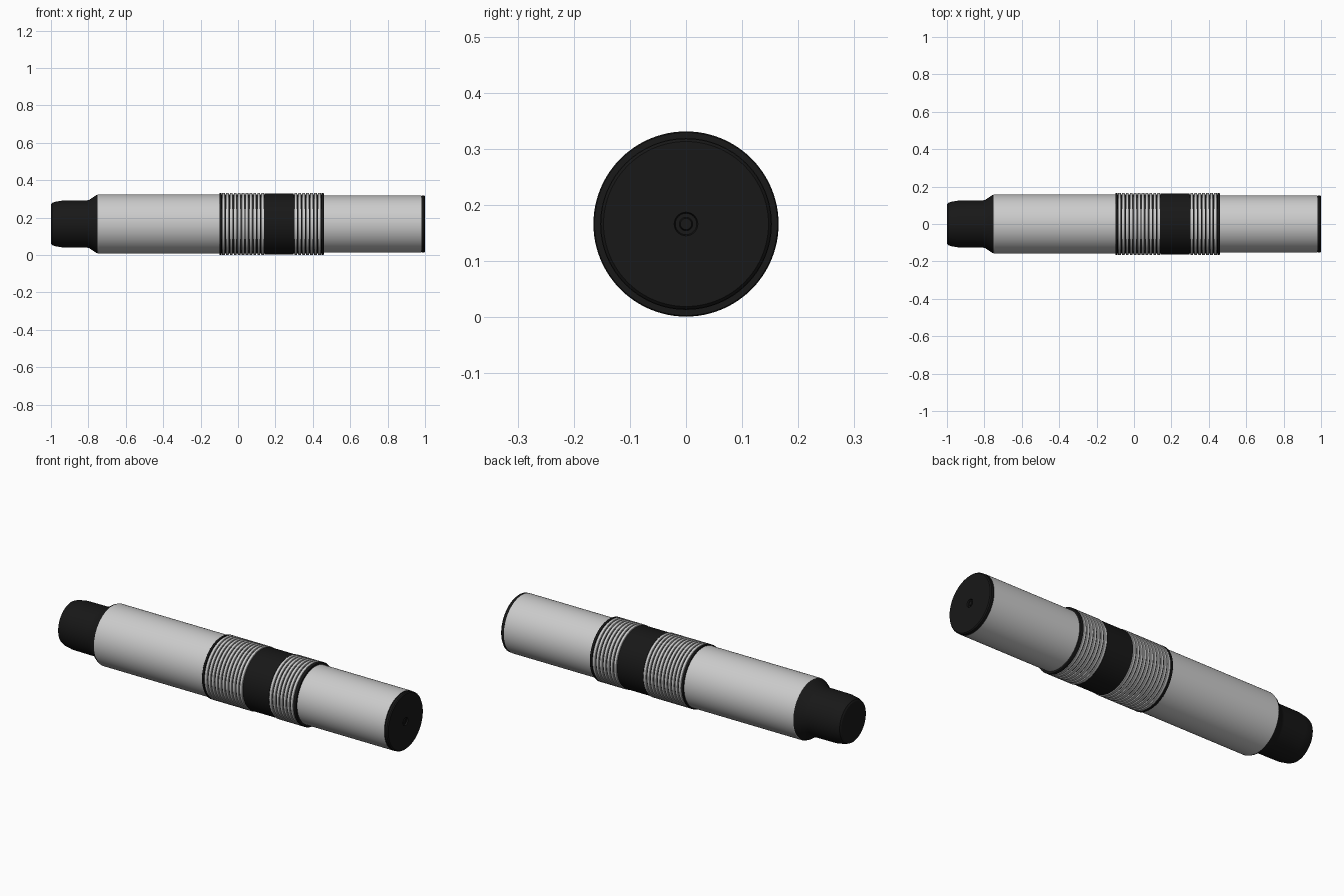
import bpy, math

if "Cube" in bpy.data.objects:
    bpy.data.objects.remove(bpy.data.objects["Cube"])

AXIS_Z = 0.166
SEG = 96

black = bpy.data.materials.new("black_plastic")
black.diffuse_color = (0.009, 0.009, 0.009, 1)
black.use_nodes = True
black.node_tree.nodes["Principled BSDF"].inputs["Base Color"].default_value = black.diffuse_color


def lathe(name, profile, mat=None):
    """Revolve (x, radius) points about the long axis; radius 0 becomes a pole."""
    verts, faces, rows = [], [], []
    for x, r in profile:
        n = SEG if r > 0 else 1
        rows.append([len(verts) + i for i in range(n)])
        for i in range(n):
            a = 2 * math.pi * i / SEG
            verts.append((x, r * math.cos(a), AXIS_Z + r * math.sin(a)))
    for a, b in zip(rows, rows[1:]):
        for i in range(SEG):
            j = (i + 1) % SEG
            quad = [a[i % len(a)], a[j % len(a)], b[j % len(b)], b[i % len(b)]]
            faces.append(list(dict.fromkeys(quad))[::-1])
    mesh = bpy.data.meshes.new(name)
    mesh.from_pydata(verts, [], faces)
    mesh.update()
    obj = bpy.data.objects.new(name, mesh)
    bpy.context.collection.objects.link(obj)
    if mat:
        mesh.materials.append(mat)
    bpy.ops.object.select_all(action='DESELECT')
    obj.select_set(True)
    bpy.context.view_layer.objects.active = obj
    bpy.ops.object.shade_smooth_by_angle(angle=math.radians(25))
    return obj


def ring_band(name, x0, x1, count):
    """Row of raised grey rings standing on a black sleeve."""
    pitch = (x1 - x0) / count
    lathe(name + "_sleeve", [(x0, 0.158), (x1, 0.158)], black)
    for i in range(count):
        a = x0 + (i + 0.14) * pitch
        b = x0 + (i + 0.86) * pitch
        lathe(f"{name}_{i + 1}", [(a, 0.157), (a, 0.164), (a + 0.001, 0.165),
                                  (b - 0.001, 0.165), (b, 0.164), (b, 0.157)])


# Stepped black tail cap with a flared shoulder
lathe("tail_cap", [(-1.0, 0), (-1.0, 0.103), (-0.995, 0.112), (-0.98, 0.118),
                   (-0.94, 0.125), (-0.81, 0.126), (-0.795, 0.129),
                   (-0.76, 0.153), (-0.75, 0.157)], black)

# Long grey barrel
lathe("rear_barrel", [(-0.75, 0.157), (-0.747, 0.159), (-0.10, 0.159)])

# Grip: black collars, ringed bands and a plain black sleeve between them
lathe("rear_collar", [(-0.10, 0.157), (-0.10, 0.164), (-0.099, 0.165),
                      (-0.089, 0.165), (-0.088, 0.157)], black)
ring_band("rear_ring", -0.088, 0.142, 11)
lathe("centre_sleeve", [(0.142, 0.157), (0.142, 0.162), (0.298, 0.162),
                        (0.298, 0.157)], black)
ring_band("front_ring", 0.298, 0.446, 7)
lathe("front_collar", [(0.446, 0.157), (0.446, 0.165), (0.457, 0.165),
                       (0.46, 0.163), (0.46, 0.153)], black)

# Short grey barrel
lathe("front_barrel", [(0.46, 0.153), (0.98, 0.153)])

# Black end cap with a small centre recess and button
lathe("end_cap", [(0.98, 0.153), (0.982, 0.150), (0.985, 0.152), (0.995, 0.152),
                  (1.0, 0.147), (1.0, 0.021), (0.993, 0.019), (0.993, 0.012),
                  (0.997, 0.010), (0.997, 0)], black)
